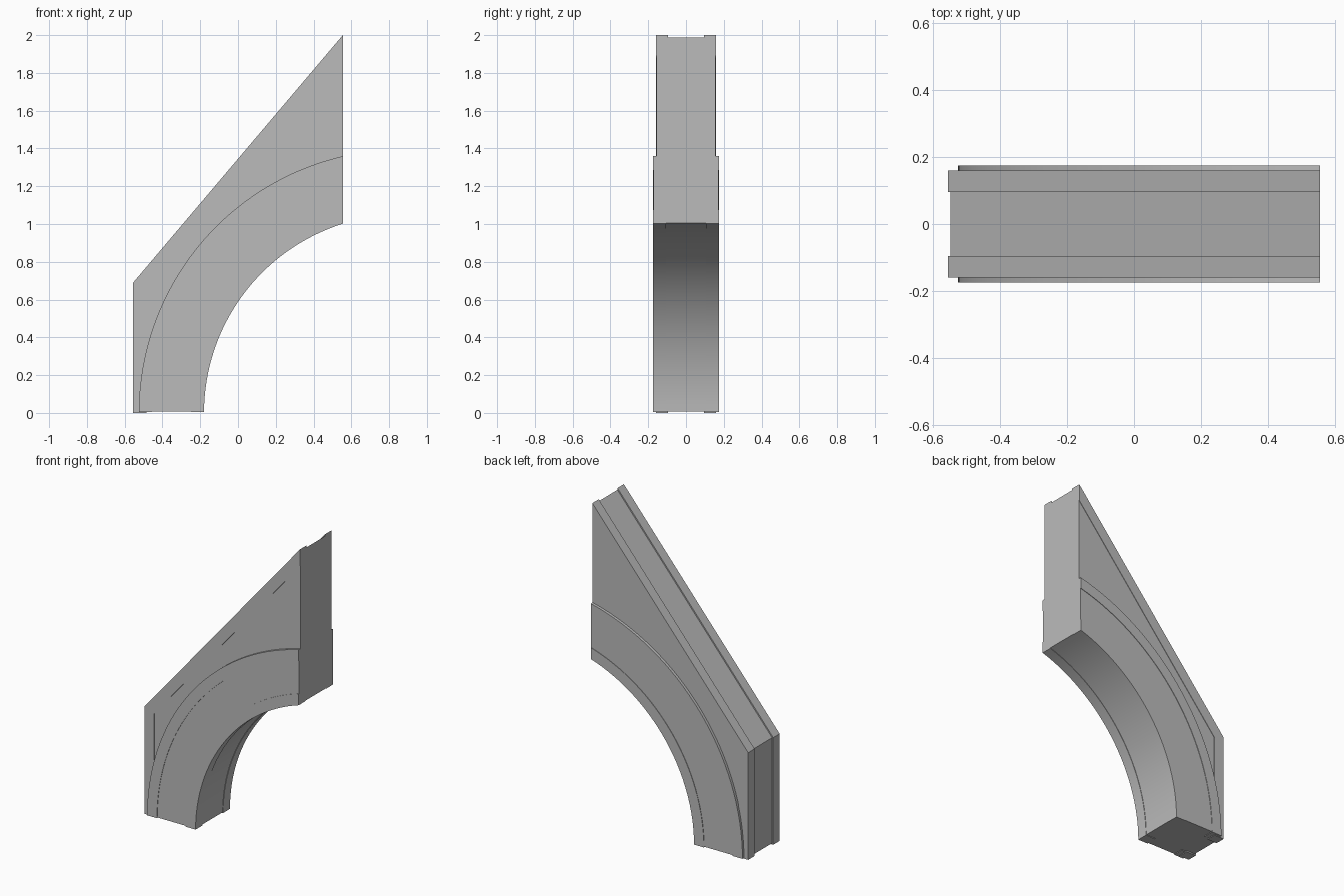
import bpy
import bmesh
import math

cube = bpy.data.objects.get("Cube")
if cube:
    bpy.data.objects.remove(cube, do_unlink=True)

# Single stone colour
COLOUR = (0.5, 0.5, 0.5, 1.0)
stone = bpy.data.materials.new("grey_stone")
stone.use_nodes = True
stone.diffuse_color = COLOUR
stone.node_tree.nodes["Principled BSDF"].inputs["Base Color"].default_value = COLOUR

# Main dimensions
END = 0.555          # half length
CENTRE = 0.87        # x of the arch centre, at ground level
LOW, HIGH = 0.69, 2.0
SLOPE = (HIGH - LOW) / (2 * END)
RAIL = 0.07          # width of the edge mouldings


def arc(radius, base, steps=32):
    """Points (x, z) along the arch from its foot to the tall end."""
    stop = math.acos((CENTRE - END) / radius)
    start = math.asin(base / radius)
    angles = [start + (stop - start) * i / steps for i in range(steps + 1)]
    return [(CENTRE - radius * math.cos(a), radius * math.sin(a)) for a in angles]


def band(inner, outer, base):
    return arc(inner, base) + arc(outer, base)[::-1]


def outline(inset, base):
    """Back edge and sloping top, moved inward by inset."""
    drop = inset * math.hypot(1, SLOPE)
    x = -END + inset
    return [(x, base), (x, LOW + SLOPE * inset - drop), (END, HIGH - drop)]


def prism(name, profile, y0, y1):
    bm = bmesh.new()
    face = bm.faces.new([bm.verts.new((x, y0, z)) for x, z in profile])
    extruded = bmesh.ops.extrude_face_region(bm, geom=[face])["geom"]
    moved = [v for v in extruded if isinstance(v, bmesh.types.BMVert)]
    bmesh.ops.translate(bm, verts=moved, vec=(0, y1 - y0, 0))
    bmesh.ops.recalc_face_normals(bm, faces=bm.faces)
    mesh = bpy.data.meshes.new(name)
    bm.to_mesh(mesh)
    bm.free()
    obj = bpy.data.objects.new(name, mesh)
    bpy.context.collection.objects.link(obj)
    mesh.materials.append(stone)
    bpy.ops.object.select_all(action='DESELECT')
    obj.select_set(True)
    bpy.context.view_layer.objects.active = obj
    bpy.ops.object.shade_smooth_by_angle(angle=math.radians(30))
    return obj


# Wall above the arch, and the thicker arch itself
prism("wall_core", outline(0.008, 0.008) + arc(1.3, 0.008)[::-1], -0.157, 0.157)
prism("arch_core", band(1.053, 1.39, 0.008), -0.172, 0.172)

# Slightly raised mouldings along the edges, on both sides
for side, s in (("front", -1), ("back", 1)):
    edge = outline(0, 0) + outline(RAIL, 0)[::-1]
    prism(side + "_wall_moulding", edge, s * 0.095, s * 0.16)
    for part, inner in (("inner", 1.05), ("outer", 1.395 - RAIL)):
        prism(f"{side}_{part}_arch_moulding", band(inner, inner + RAIL, 0.004),
              s * 0.105, s * 0.175)
